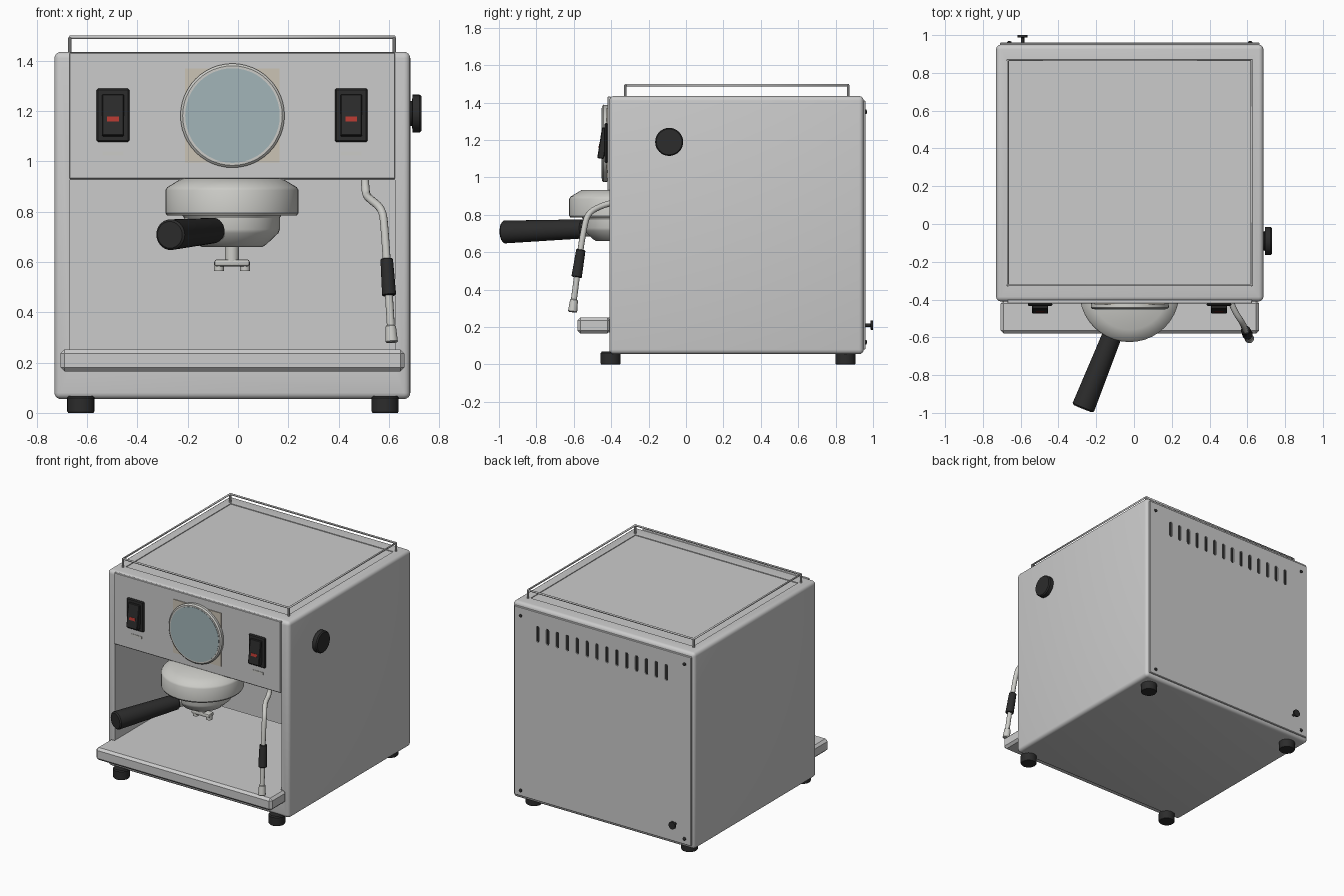
import bpy, bmesh, math
from mathutils import Vector, Matrix

if "Cube" in bpy.data.objects:
    bpy.data.objects.remove(bpy.data.objects["Cube"])


def material(name, r, g, b):
    m = bpy.data.materials.new(name)
    m.diffuse_color = (r, g, b, 1)
    m.use_nodes = True
    m.node_tree.nodes["Principled BSDF"].inputs["Base Color"].default_value = m.diffuse_color
    return m


BLACK = material("black_plastic", 0.025, 0.025, 0.025)
STEEL = material("bright_steel", 0.6, 0.6, 0.57)
GLASS = material("dial_glass", 0.36, 0.46, 0.48)
BEIGE = material("beige", 0.6, 0.55, 0.46)
RED = material("red_lamp", 0.45, 0.04, 0.03)


def finish(name, bm, mat=None, smooth=True):
    bmesh.ops.recalc_face_normals(bm, faces=bm.faces)
    me = bpy.data.meshes.new(name)
    bm.to_mesh(me)
    bm.free()
    ob = bpy.data.objects.new(name, me)
    bpy.context.collection.objects.link(ob)
    if mat:
        me.materials.append(mat)
    if smooth:
        shade(ob)
    return ob


def shade(ob):
    bpy.ops.object.select_all(action='DESELECT')
    ob.select_set(True)
    bpy.context.view_layer.objects.active = ob
    bpy.ops.object.shade_smooth_by_angle(angle=math.radians(32))


def box(name, lo, hi, bevel=0, seg=1, mat=None):
    bm = bmesh.new()
    lo, hi = Vector(lo), Vector(hi)
    bmesh.ops.create_cube(bm, size=1, matrix=Matrix.Translation((lo + hi) / 2) @ Matrix.Diagonal((*(hi - lo), 1)))
    if bevel:
        bmesh.ops.bevel(bm, geom=bm.edges[:], offset=bevel, segments=seg, profile=0.5, affect='EDGES')
    return finish(name, bm, mat)


def lathe(name, profile, origin, axis=(0, 0, 1), mat=None, n=32):
    """Revolve (radius, height) points about an axis through origin, with end caps."""
    rot = Vector(axis).to_track_quat('Z', 'Y')
    bm = bmesh.new()
    rings = []
    for r, h in profile:
        rings.append([bm.verts.new(Vector(origin) + rot @ Vector((r * math.cos(2 * math.pi * i / n),
                                                                   r * math.sin(2 * math.pi * i / n), h)))
                      for i in range(n)])
    for a, b in zip(rings, rings[1:]):
        for i in range(n):
            bm.faces.new((a[i], a[(i + 1) % n], b[(i + 1) % n], b[i]))
    bm.faces.new(rings[0])
    bm.faces.new(rings[-1])
    return finish(name, bm, mat)


def rod(name, a, b, r0, r1, mat=None, bev=0.0, n=20):
    a, b = Vector(a), Vector(b)
    L = (b - a).length
    prof = [(r0, 0), (r1, L)]
    if bev:
        prof = [(r0 - bev, 0), (r0, bev), (r1, L - bev), (r1 - bev, L)]
    return lathe(name, prof, a, b - a, mat, n)


def tube(name, pts, r, mat=None, cyclic=False, kind='POLY'):
    cu = bpy.data.curves.new(name, 'CURVE')
    cu.dimensions = '3D'
    cu.bevel_depth = r
    cu.bevel_resolution = 3
    cu.use_fill_caps = True
    s = cu.splines.new(kind)
    s.points.add(len(pts) - 1)
    for p, c in zip(s.points, pts):
        p.co = (*c, 1)
    s.use_cyclic_u = cyclic
    if kind == 'NURBS':
        s.order_u = 3
        s.use_endpoint_u = True
        s.resolution_u = 6
    ob = bpy.data.objects.new(name, cu)
    bpy.context.collection.objects.link(ob)
    if mat:
        cu.materials.append(mat)
    return ob


def cut(ob, cutter):
    m = ob.modifiers.new("cut", 'BOOLEAN')
    m.operation = 'DIFFERENCE'
    m.solver = 'EXACT'
    m.object = cutter
    bpy.context.view_layer.objects.active = ob
    bpy.ops.object.modifier_apply(modifier=m.name)
    bpy.data.objects.remove(cutter)


def pill(bm, x, z, w, h, y0, y1):
    """Upright rounded slot from y0 to y1."""
    r, pts = w / 2, []
    for i in range(14):
        t = math.pi * (i % 7) / 6 + (math.pi if i > 6 else 0)
        pts.append((x + r * math.cos(t), z + r * math.sin(t) + (h / 2 - r) * (1 if i < 7 else -1)))
    f = bm.faces.new([bm.verts.new((px, y0, pz)) for px, pz in pts])
    ext = bmesh.ops.extrude_face_region(bm, geom=[f], use_keep_orig=True)
    bmesh.ops.translate(bm, vec=(0, y1 - y0, 0), verts=[v for v in ext['geom'] if isinstance(v, bmesh.types.BMVert)])


# casing with open work bay and shallow cup recess on top
body = box("casing", (-0.73, -0.41, 0.055), (0.685, 0.95, 1.435), 0.025, 4)
cut(body, box("bay_cutter", (-0.67, -0.6, 0.17), (0.625, 0.46, 0.925)))
cut(body, box("top_cutter", (-0.655, -0.31, 1.43), (0.61, 0.855, 1.5)))
shade(body)

# back panel with vent slots, screws and drain plug
back = box("back_panel", (-0.71, 0.94, 0.08), (0.665, 0.96, 1.41), 0.004)
bm = bmesh.new()
for i in range(14):
    pill(bm, -0.52 + i * 0.077, 1.255, 0.024, 0.115, 0.951, 1.0)
cut(back, finish("slot_cutter", bm, smooth=False))
bm = bmesh.new()
for i in range(14):
    pill(bm, -0.52 + i * 0.077, 1.255, 0.024, 0.115, 0.95, 0.953)
finish("vent_slots", bm, BLACK, False)
for x in (-0.66, 0.615):
    for z in (0.12, 1.35):
        lathe("back_screw", [(0.012, 0), (0.012, 0.006), (0.006, 0.01)], (x, 0.958, z), (0, 1, 0), BLACK, 12)
lathe("drain_plug", [(0.009, 0), (0.009, 0.028), (0.026, 0.03), (0.026, 0.042)], (-0.59, 0.958, 0.21), (0, 1, 0), BLACK, 16)

# feet
for x in (-0.625, 0.585):
    for y in (-0.403, 0.853):
        lathe("foot", [(0.05, 0), (0.054, 0.006), (0.054, 0.06), (0.048, 0.068)], (x, y, 0), mat=BLACK, n=24)

# top rail
x0, x1, y0, y1 = -0.668, 0.622, -0.324, 0.868
corners = [(x0, y0), (x1, y0), (x1, y1), (x0, y1)]
tube("top_rail", [(x, y, 1.493) for x, y in corners], 0.007, cyclic=True)
for x, y in corners:
    rod("rail_post", (x, y, 1.425), (x, y, 1.493), 0.007, 0.007, n=10)

# control panel
box("control_panel", (-0.67, -0.42, 0.93), (0.625, -0.40, 1.432), 0.003)

# drip tray: wide front lip and narrower bed in the bay
box("drip_tray_lip", (-0.706, -0.58, 0.165), (0.662, -0.405, 0.252), 0.016)
box("drip_tray_bed", (-0.668, -0.45, 0.171), (0.623, 0.40, 0.25))

# dial
box("dial_plate", (-0.21, -0.425, 0.995), (0.165, -0.418, 1.37), mat=BEIGE)
lathe("dial_ring", [(0.205, 0), (0.207, 0.022), (0.198, 0.03), (0.188, 0.03)], (-0.022, -0.42, 1.182), (0, -1, 0), STEEL, 48)
lathe("dial_glass", [(0.188, 0), (0.188, 0.003)], (-0.022, -0.449, 1.182), (0, -1, 0), GLASS, 48)

# rocker switches with lamp and label plate
for cx in (-0.497, 0.45):
    box("switch_frame", (cx - 0.065, -0.435, 1.077), (cx + 0.065, -0.418, 1.29), 0.006, 1, BLACK)
    rocker = box("switch_rocker", (-0.043, -0.016, -0.083), (0.043, 0.02, 0.083), 0.004, 1, BLACK)
    lamp = box("switch_lamp", (-0.023, -0.018, -0.028), (0.023, 0.0, -0.008), mat=RED)
    for ob in (rocker, lamp):
        ob.location = (cx, -0.446, 1.183)
        ob.rotation_euler.x = math.radians(-9)
    box("switch_label", (cx - 0.042, -0.423, 1.023), (cx + 0.042, -0.418, 1.039), mat=STEEL)

# side knob
lathe("side_knob", [(0.05, 0), (0.05, 0.008), (0.075, 0.01), (0.075, 0.038), (0.069, 0.046)],
      (0.684, -0.09, 1.19), (1, 0, 0), BLACK, 32)

# brew group and filter holder
gx, gy = -0.024, -0.36
lathe("brew_group", [(0.2, 0.785), (0.258, 0.785), (0.265, 0.795), (0.265, 0.885), (0.258, 0.897), (0.2, 0.932)],
      (gx, gy, 0), mat=STEEL, n=40)
lathe("filter_holder", [(0.12, 0.66), (0.135, 0.668), (0.185, 0.715), (0.19, 0.73), (0.19, 0.775), (0.2, 0.79)],
      (gx, gy, 0), mat=STEEL, n=40)
rod("handle_neck", (gx, gy, 0.728), (-0.115, -0.59, 0.724), 0.04, 0.04, STEEL)
rod("handle", (-0.098, -0.545, 0.725), (-0.271, -0.977, 0.708), 0.051, 0.061, BLACK, 0.008, 28)

# twin spout
rod("spout_stem", (gx, gy, 0.59), (gx, gy, 0.67), 0.028, 0.028, STEEL)
box("spout_bar", (gx - 0.07, gy - 0.028, 0.583), (gx + 0.07, gy + 0.028, 0.61), 0.009, 2, STEEL)
for s in (-1, 1):
    rod("spout_tip", (gx + s * 0.052, gy, 0.565), (gx + s * 0.052, gy, 0.6), 0.02, 0.02, STEEL, n=16)

# steam wand
tube("steam_wand", [(0.505, -0.36, 0.94), (0.505, -0.37, 0.87), (0.525, -0.45, 0.85), (0.575, -0.525, 0.81),
                    (0.583, -0.545, 0.73), (0.592, -0.567, 0.6), (0.608, -0.6, 0.34)], 0.016, STEEL, kind='NURBS')
rod("wand_grip", (0.591, -0.562, 0.613), (0.601, -0.585, 0.467), 0.025, 0.028, BLACK, 0.003)
rod("wand_tip", (0.607, -0.598, 0.348), (0.611, -0.607, 0.28), 0.021, 0.025, STEEL, 0.004)
